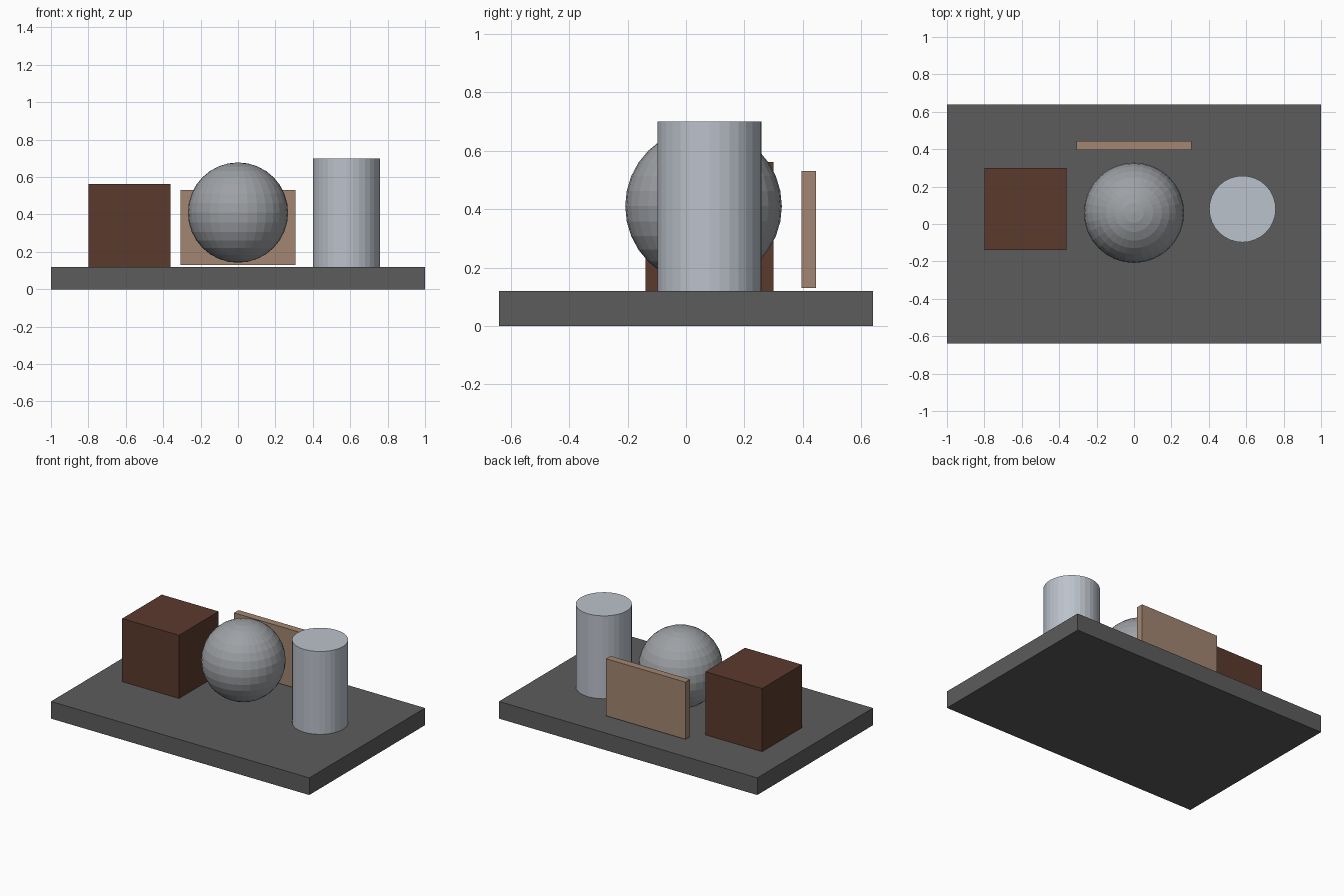
import bpy

if "Cube" in bpy.data.objects:
    bpy.data.objects.remove(bpy.data.objects["Cube"])


def material(name, color):
    mat = bpy.data.materials.new(name)
    mat.diffuse_color = (*color, 1.0)
    mat.use_nodes = True
    mat.node_tree.nodes["Principled BSDF"].inputs["Base Color"].default_value = mat.diffuse_color
    return mat


def finish(name, mat):
    obj = bpy.context.object
    obj.name = name
    obj.data.materials.append(mat)
    return obj


def box(name, mat, low, high):
    center = [(a + b) / 2 for a, b in zip(low, high)]
    bpy.ops.mesh.primitive_cube_add(size=1, location=center)
    obj = finish(name, mat)
    obj.scale = [b - a for a, b in zip(low, high)]
    bpy.ops.object.transform_apply(location=False, rotation=False, scale=True)
    return obj


dark_grey = material("dark grey", (0.107, 0.107, 0.107))
brown = material("dark brown", (0.105, 0.042, 0.026))
tan = material("tan", (0.36, 0.24, 0.165))
mid_grey = material("mid grey", (0.34, 0.355, 0.375))
pale_grey = material("pale blue grey", (0.50, 0.54, 0.60))

# Base slab, cube and thin upright panel
box("base_slab", dark_grey, (-1, -0.64, 0), (1, 0.64, 0.12))
box("cube_block", brown, (-0.80, -0.138, 0.12), (-0.36, 0.30, 0.562))
box("back_panel", tan, (-0.307, 0.395, 0.13), (0.307, 0.445, 0.53))

# Faceted ball, just clear of the slab
bpy.ops.mesh.primitive_uv_sphere_add(segments=32, ring_count=16, radius=0.268,
                                     location=(0, 0.06, 0.41))
finish("ball", mid_grey)

# Faceted upright cylinder
bpy.ops.mesh.primitive_cylinder_add(vertices=32, radius=0.178, depth=0.58,
                                    location=(0.58, 0.08, 0.41))
finish("cylinder", pale_grey)
